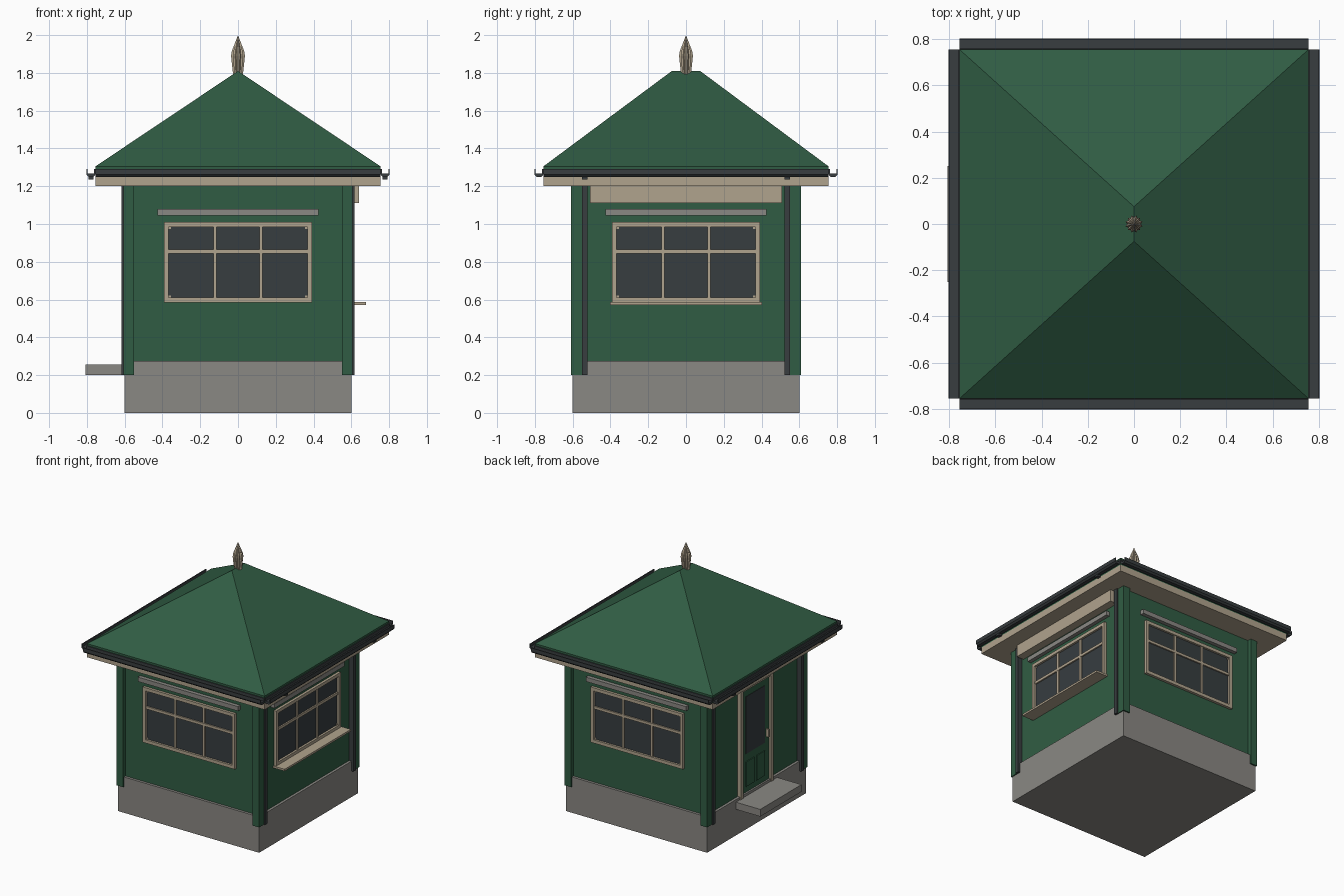
import bpy, bmesh
from math import pi, sin, cos
from mathutils import Matrix

cube = bpy.data.objects.get("Cube")
if cube:
    bpy.data.objects.remove(cube, do_unlink=True)


def material(name, rgb):
    m = bpy.data.materials.new(name)
    m.use_nodes = True
    m.diffuse_color = (*rgb, 1)
    m.node_tree.nodes["Principled BSDF"].inputs["Base Color"].default_value = (*rgb, 1)
    return m


GREEN = material("painted green", (0.030, 0.108, 0.057))
TAN = material("tan trim", (0.434, 0.366, 0.266))
GREY = material("grey concrete", (0.254, 0.246, 0.227))
DARK = material("dark metal", (0.040, 0.047, 0.050))
GLASS = material("dark glass", (0.038, 0.047, 0.051))

SIDES = {"front": 0, "right": 1, "back": 2, "left": 3}


def finish(name, bm, mat, side="front"):
    bmesh.ops.rotate(bm, verts=bm.verts, matrix=Matrix.Rotation(SIDES[side] * pi / 2, 3, "Z"))
    bmesh.ops.recalc_face_normals(bm, faces=bm.faces)
    me = bpy.data.meshes.new(name)
    bm.to_mesh(me)
    bm.free()
    me.materials.append(mat)
    ob = bpy.data.objects.new(name, me)
    bpy.context.collection.objects.link(ob)
    return ob


def box(name, mat, u, d, z, side="front"):
    """Box on one side: u runs along the wall, d points outward, z is up."""
    bm = bmesh.new()
    bmesh.ops.create_cube(bm, size=1)
    for v in bm.verts:
        v.co = (u[v.co.x > 0], -d[v.co.y < 0], z[v.co.z > 0])
    return finish(name, bm, mat, side)


def extrude(name, mat, profile, u0, u1, side):
    """Sweep a (d, z) profile along the wall."""
    bm = bmesh.new()
    f = bm.faces.new([bm.verts.new((u0, -d, z)) for d, z in profile])
    new = bmesh.ops.extrude_face_region(bm, geom=[f])["geom"]
    bmesh.ops.translate(bm, vec=(u1 - u0, 0, 0),
                        verts=[g for g in new if isinstance(g, bmesh.types.BMVert)])
    return finish(name, bm, mat, side)


# Body
box("plinth", GREY, (-0.6, 0.6), (-0.6, 0.6), (0, 0.275))
box("walls", GREEN, (-0.58, 0.58), (-0.58, 0.58), (0.27, 1.21))
for sx in (-1, 1):
    for sy in (-1, 1):
        box("corner_post", GREEN, sorted((sx * 0.55, sx * 0.607)),
            sorted((sy * 0.55, sy * 0.61)), (0.2, 1.2))


# Windows with a hood, three columns and a transom
def window(side):
    w, b, t, bar = 0.392, 0.585, 1.01, 0.025
    box("window_glass", GLASS, (-w + 0.01, w - 0.01), (0.57, 0.584), (b + 0.01, t - 0.01), side)
    for s in (-1, 1):
        box("window_jamb", TAN, sorted((s * w, s * (w - bar))), (0.57, 0.6), (b, t), side)
        box("window_mullion", TAN, (s * 0.122 - 0.009, s * 0.122 + 0.009), (0.57, 0.593),
            (b + bar, t - bar), side)
        for z in (b + bar, t - bar - 0.012):
            box("corner_peg", TAN, sorted((s * 0.367, s * 0.355)), (0.57, 0.588),
                (z, z + 0.012), side)
    for z0, z1, d in ((b, b + bar, 0.6), (0.845, 0.865, 0.594), (t - bar, t, 0.6)):
        box("window_rail", TAN, (-w + bar, w - bar), (0.57, d), (z0, z1), side)
    box("window_hood", GREY, (-0.426, 0.426), (0.57, 0.609), (1.046, 1.08), side)


for side in ("front", "right", "back"):
    window(side)

# Service side: counter and header board
box("counter_shelf", TAN, (-0.402, 0.402), (0.57, 0.678), (0.572, 0.587), "right")
box("header_board", TAN, (-0.508, 0.508), (0.57, 0.64), (1.11, 1.2), "right")

# Door side
box("door_step", GREY, (-0.25, 0.25), (0.58, 0.807), (0.2, 0.255), "left")
box("door_leaf", GREEN, (-0.17, 0.17), (0.57, 0.587), (0.255, 1.07), "left")
box("door_glass", GLASS, (-0.115, 0.115), (0.58, 0.59), (0.57, 1.01), "left")
for s in (-1, 1):
    box("door_jamb", TAN, sorted((s * 0.17, s * 0.2)), (0.57, 0.606), (0.255, 1.1), "left")
    box("door_panel", GREEN, sorted((s * 0.015, s * 0.115)), (0.58, 0.593), (0.32, 0.51), "left")
box("door_head", TAN, (-0.17, 0.17), (0.57, 0.606), (1.07, 1.1), "left")
box("door_handle", TAN, (0.132, 0.146), (0.58, 0.61), (0.61, 0.67), "left")

# Eaves and hipped roof with a short ridge
E = 0.755
box("eaves_soffit", TAN, (-E, E), (-E, E), (1.2, 1.25))
box("roof_edge", GREEN, (-E, E), (-E, E), (1.25, 1.305))
bm = bmesh.new()
corners = [bm.verts.new((x, y, 1.305)) for x, y in ((-E, -E), (E, -E), (E, E), (-E, E))]
south, north = [bm.verts.new((0, y, 1.81)) for y in (-0.075, 0.075)]
a, b, c, d = corners
for face in ((a, b, south), (b, c, north, south), (c, d, north), (d, a, south, north), (d, c, b, a)):
    bm.faces.new(face)
finish("hipped_roof", bm, GREEN)

# Open gutters, outlets and downpipes
trough = [(E, 1.29), (E, 1.262), (0.765, 1.25), (0.792, 1.25), (0.803, 1.262), (0.803, 1.29),
          (0.796, 1.29), (0.796, 1.268), (0.762, 1.268), (0.762, 1.29)]
for side in SIDES:
    extrude("gutter", DARK, trough, -E, E, side)
for side in ("left", "right"):
    for u in (-0.536, 0.536):
        box("downpipe", DARK, (u - 0.015, u + 0.015), (0.575, 0.617), (0.2, 1.2), side)
        box("gutter_outlet", DARK, (u - 0.015, u + 0.015), (0.765, 0.792), (1.236, 1.255), side)

# Fluted finial
bm = bmesh.new()
n = 24
rings = [[bm.verts.new((r * k * cos(i * 2 * pi / n), r * k * sin(i * 2 * pi / n), z))
          for i in range(n) for k in (1 if i % 2 else 0.8,)]
         for r, z in ((0.027, 1.79), (0.038, 1.89), (0.034, 1.915))]
tip = bm.verts.new((0, 0, 2))
bm.faces.new(rings[0][::-1])
for i in range(n):
    j = (i + 1) % n
    for lo, hi in zip(rings, rings[1:]):
        bm.faces.new((lo[i], lo[j], hi[j], hi[i]))
    bm.faces.new((rings[-1][i], rings[-1][j], tip))
finish("roof_finial", bm, TAN)
